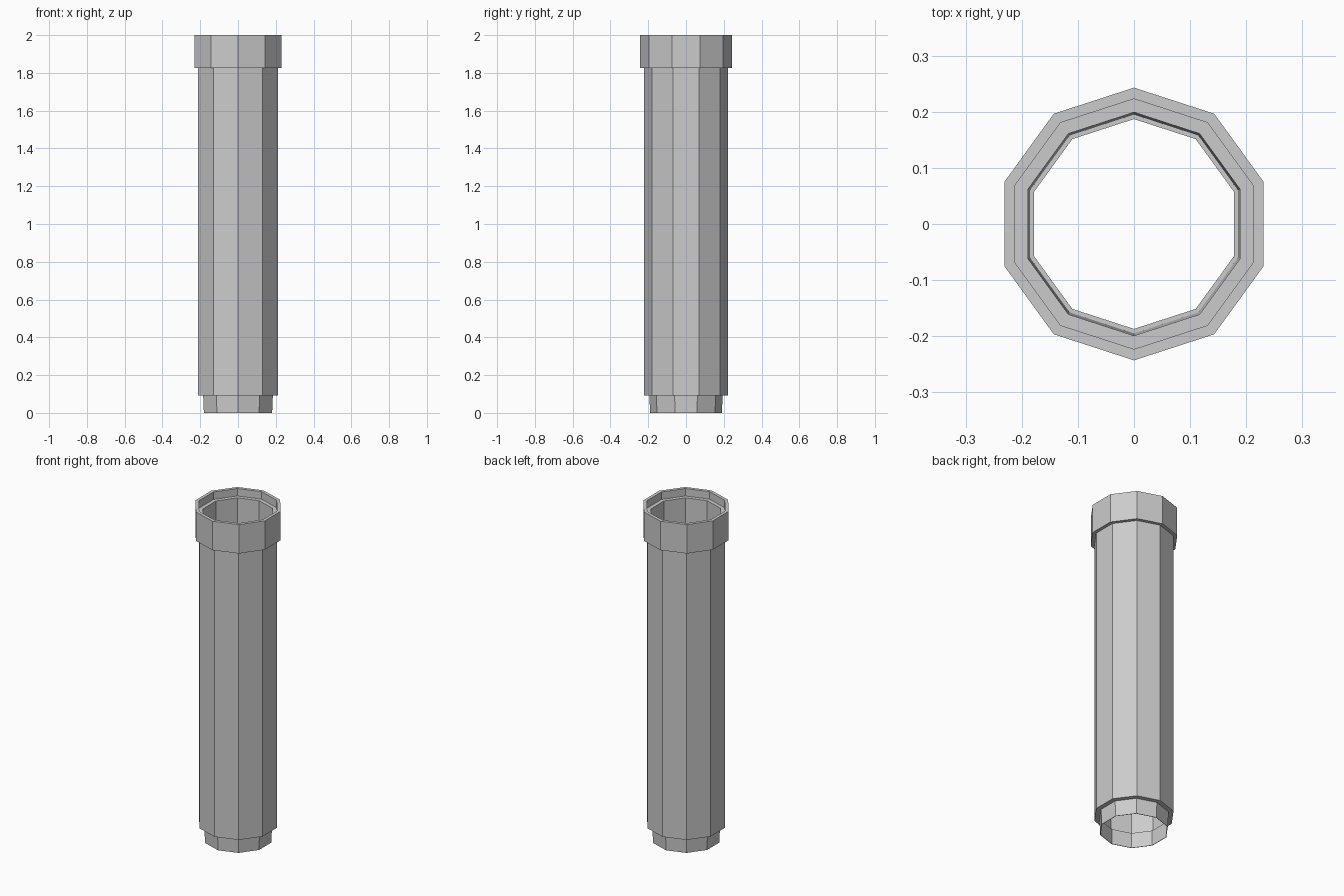
import bpy, bmesh
from math import cos, sin, pi

if "Cube" in bpy.data.objects:
    bpy.data.objects.remove(bpy.data.objects["Cube"])

SIDES = 10


def ring_solid(name, profile):
    """Revolve a closed (radius, z) profile into a flat-sided ring."""
    bm = bmesh.new()
    rings = []
    for k in range(SIDES):
        a = pi / 2 + 2 * pi * k / SIDES
        rings.append([bm.verts.new((r * cos(a), r * sin(a), z)) for r, z in profile])
    n = len(profile)
    for k in range(SIDES):
        a, b = rings[k], rings[(k + 1) % SIDES]
        for i in range(n):
            j = (i + 1) % n
            bm.faces.new((a[i], b[i], b[j], a[j]))
    bmesh.ops.recalc_face_normals(bm, faces=bm.faces)
    mesh = bpy.data.meshes.new(name)
    bm.to_mesh(mesh)
    bm.free()
    obj = bpy.data.objects.new(name, mesh)
    bpy.context.collection.objects.link(obj)
    return obj


# Hollow pipe: spigot, body and socket collar outside, then the bore back down
ring_solid("pipe", [
    (0.190, 0.0), (0.194, 0.093),        # tapered spigot
    (0.222, 0.093), (0.222, 1.826),      # body
    (0.243, 1.826), (0.243, 2.0),        # collar
    (0.223, 2.0), (0.223, 1.955),        # socket recess
    (0.199, 1.955), (0.195, 0.093),      # bore
    (0.187, 0.093), (0.187, 0.0),        # spigot bore
])
